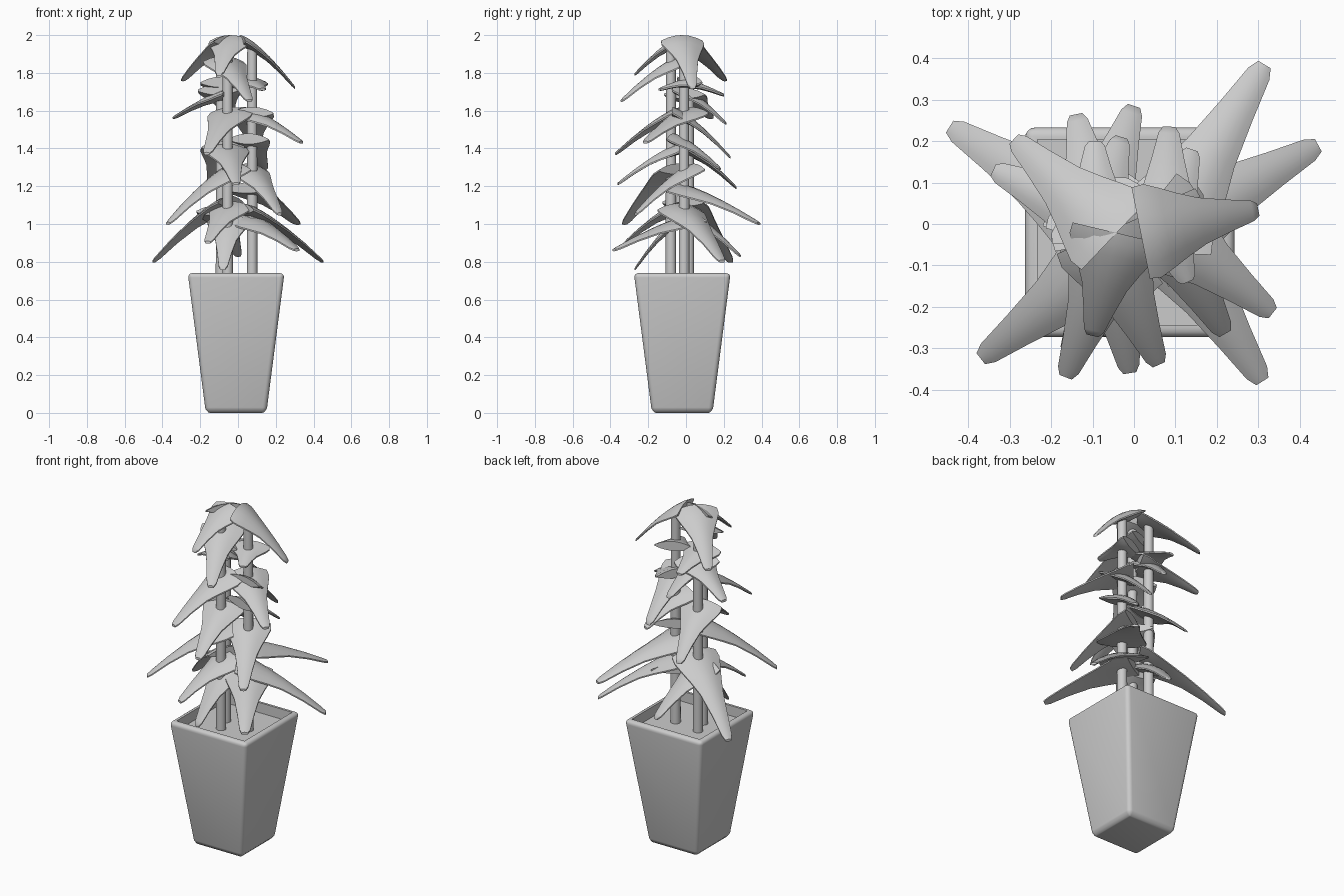
import bpy, bmesh, math
from mathutils import Vector

if "Cube" in bpy.data.objects:
    bpy.data.objects.remove(bpy.data.objects["Cube"])


def finish(name, bm, angle=40):
    bmesh.ops.recalc_face_normals(bm, faces=bm.faces)
    me = bpy.data.meshes.new(name)
    bm.to_mesh(me)
    bm.free()
    ob = bpy.data.objects.new(name, me)
    bpy.context.collection.objects.link(ob)
    bpy.ops.object.select_all(action='DESELECT')
    ob.select_set(True)
    bpy.context.view_layer.objects.active = ob
    bpy.ops.object.shade_smooth_by_angle(angle=math.radians(angle))
    return ob


# Tapered square pot with recessed soil
bm = bmesh.new()
bmesh.ops.create_cube(bm, size=1)
for v in bm.verts:
    s = 0.512 if v.co.z > 0 else 0.322
    v.co = Vector((v.co.x * s - 0.01, v.co.y * s - 0.02, 0.74 if v.co.z > 0 else 0.005))
bmesh.ops.bevel(bm, geom=list(bm.edges), offset=0.024, segments=4, profile=0.5,
                affect='EDGES', clamp_overlap=True)
top = [max(bm.faces, key=lambda f: f.calc_center_median().z)]
bmesh.ops.inset_region(bm, faces=top, thickness=0.012)
ext = bmesh.ops.extrude_discrete_faces(bm, faces=top)
for v in ext['faces'][0].verts:
    v.co.z -= 0.06
bmesh.ops.translate(bm, verts=[v for v in bm.verts if v.co.z < 0.01], vec=(0, 0, -0.005))
finish("pot", bm)

# Three upright stems
A, B, C = (-0.055, -0.08), (0.075, -0.01), (-0.09, 0.015)
for (x, y), h in ((A, 1.93), (B, 1.93), (C, 1.93)):
    bm = bmesh.new()
    bmesh.ops.create_cone(bm, cap_ends=True, segments=16, radius1=0.028, radius2=0.026, depth=h - 0.66)
    bmesh.ops.translate(bm, verts=bm.verts, vec=(x, y, (h + 0.66) / 2))
    finish("stem", bm)

# Drooping leaf: wide arched base narrowing to a blunt tip
OUTLINE = ((0, 0.98), (0.1, 1.0), (0.22, 0.86), (0.36, 0.68), (0.52, 0.50),
           (0.75, 0.34), (0.95, 0.22), (1, 0.13))


def leaf(stem, z0, tip):
    tip = Vector(tip)
    base = Vector((*stem, z0))
    d = tip - base
    d.z = 0
    d.normalize()
    base -= d * 0.06
    side = Vector((-d.y, d.x, 0))
    run = (tip - base).dot(d)
    half = 0.09 + 0.085 * run
    bm = bmesh.new()
    sheets = []
    for lower in (0, 1):
        rows = []
        for t, w in OUTLINE:
            p = base + d * run * t
            p.z = z0 + (tip.z - z0) * t ** 1.35
            droop = 0.26 + 0.2 * min(1, t / 0.3) - 0.22 * t
            row = []
            for k in range(-3, 4):
                u = k / 3
                q = p + side * u * w * half
                q.z -= droop * u * u * w * half
                q.z -= lower * (0.008 + 0.05 * (1 - u * u) * w)
                row.append(bm.verts.new(q))
            rows.append(row)
        sheets.append(rows)
        for a, b in zip(rows, rows[1:]):
            for k in range(6):
                bm.faces.new((a[k], a[k + 1], b[k + 1], b[k]))
    # Join upper and lower sheets around the rim
    rims = []
    for r in sheets:
        rims.append(r[0] + [x[-1] for x in r[1:]] + r[-1][-2::-1] + [x[0] for x in r[-2:0:-1]])
    n = len(rims[0])
    for i in range(n):
        j = (i + 1) % n
        bm.faces.new((rims[0][i], rims[0][j], rims[1][j], rims[1][i]))
    finish("leaf", bm, 45)


# Stem, attachment height, tip position
LEAVES = (
    # crown
    (B, 2.0, (0.30, 0.035, 1.73)),
    (C, 2.0, (-0.29, 0.205, 1.77)),
    (A, 2.0, (-0.10, -0.27, 1.80)),
    (A, 1.89, (0.06, -0.34, 1.66)),
    (B, 1.78, (0.13, -0.14, 1.72)),
    (C, 1.72, (-0.34, 0.13, 1.57)),
    (C, 1.78, (-0.095, 0.20, 1.69)),
    # middle
    (B, 1.62, (0.335, -0.215, 1.44)),
    (A, 1.62, (-0.165, -0.37, 1.38)),
    (C, 1.74, (-0.03, 0.21, 1.54)),
    (B, 1.62, (0.085, 0.235, 1.36)),
    (B, 1.48, (0.14, 0.18, 1.30)),
    (A, 1.43, (-0.01, -0.36, 1.22)),
    (C, 1.44, (-0.14, 0.265, 1.20)),
    (A, 1.32, (-0.37, -0.325, 1.01)),
    (B, 1.32, (0.22, -0.265, 1.06)),
    # base
    (B, 1.22, (0.315, 0.385, 1.01)),
    (B, 1.11, (0.445, 0.19, 0.81)),
    (C, 1.15, (-0.445, 0.235, 0.81)),
    (B, 1.05, (0.31, -0.38, 0.87)),
    (C, 1.10, (0.0, 0.285, 0.84)),
    (A, 1.12, (-0.16, -0.32, 0.91)),
    (A, 1.05, (-0.08, -0.27, 0.77)),
)
for spec in LEAVES:
    leaf(*spec)
